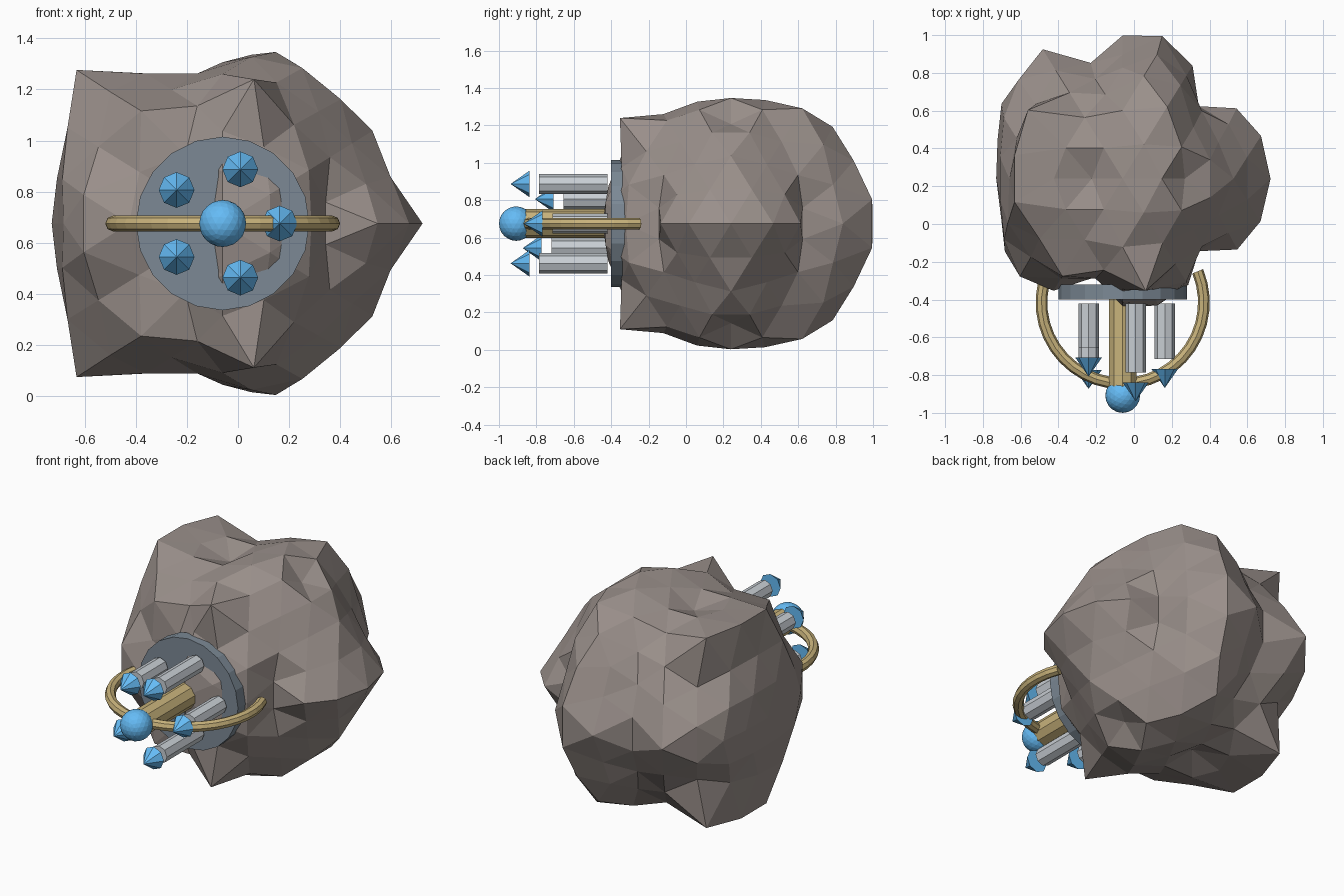
import bpy, bmesh
from math import pi, sin, cos, tau, exp, radians
from mathutils import Vector, Matrix

if "Cube" in bpy.data.objects:
    bpy.data.objects.remove(bpy.data.objects["Cube"])

def material(name, rgb):
    m = bpy.data.materials.new(name)
    m.diffuse_color = (*rgb, 1)
    m.use_nodes = True
    m.node_tree.nodes["Principled BSDF"].inputs["Base Color"].default_value = m.diffuse_color
    return m

STONE = material("stone", (0.32, 0.275, 0.255))
STEEL = material("steel", (0.20, 0.25, 0.30))
BRASS = material("brass", (0.58, 0.45, 0.20))
BLUE = material("blue", (0.13, 0.50, 0.92))
SILVER = material("silver", (0.58, 0.62, 0.66))

CX, CZ = -0.06, 0.675

def finish(name, mat):
    ob = bpy.context.object
    ob.name = name
    ob.data.materials.append(mat)
    return ob

def rod(name, x, z, y0, y1, r0, r1, sides, mat):
    """Cylinder or cone running forward from y0 to y1."""
    bpy.ops.mesh.primitive_cone_add(vertices=sides, radius1=r0, radius2=r1, depth=y0 - y1,
                                    location=(x, (y0 + y1) / 2, z), rotation=(pi / 2, 0, 0))
    return finish(name, mat)

# Rock: icosphere pushed out to a few surface samples, top and bottom mirrored
SAMPLES = [
    (.785, 0, 0), (.74, .21, 0), (.74, -.20, 0), (.60, .38, 0), (.60, -.39, 0),
    (.39, .39, .10), (.37, .60, 0), (.20, .76, .12), (0, .76, 0), (-.18, .61, .11),
    (-.42, .69, 0), (-.64, .40, 0), (-.67, .18, 0), (-.67, 0, 0), (-.65, -.18, 0),
    (-.54, -.52, .12), (-.37, -.59, 0), (-.14, -.52, .09), (.18, -.67, .11),
    (.35, -.56, 0), (.39, -.39, .10), (0, 0, .63), (.19, 0, .675), (.33, 0, .53),
    (.59, 0, .36), (.47, .11, .48), (.47, -.11, .48), (-.15, 0, .53), (-.36, 0, .59),
    (-.585, .135, .59), (-.585, -.135, .59), (-.60, 0, .37),
    (-.50, .37, .59), (.12, .53, .53), (.13, -.58, .58), (.21, -.34, .55),
    (-.32, -.52, .44), (-.32, -.53, .20), (-.11, -.47, .475), (.28, -.45, .385),
    (.18, -.58, .29), (-.48, -.42, .30), (.18, .66, .33), (-.20, .325, .525),
    (-.20, -.325, .525), (.11, .18, .66), (.11, -.18, .65), (-.28, .455, .39),
    (-.46, .39, .285), (-.56, .215, .345),
]
SAMPLES = [(Vector(s).normalized(), Vector(s).length) for s in SAMPLES]

def rock_radius(d):
    d = Vector((d.x, d.y, abs(d.z)))
    total = 0.03
    value = total * (0.69 + 0.08 * cos(tau * (0.7 * d.x - 0.17) / 0.66))
    for s, r in SAMPLES:
        w = exp(-200 * (1 - d.dot(s)))
        total += w
        value += w * r
    return value / total

bpy.ops.mesh.primitive_ico_sphere_add(subdivisions=3, radius=1, location=(CX, 0.24, CZ))
rock = finish("rock", STONE)
turn = Matrix.Rotation(radians(-31.717), 3, 'Y')
for v in rock.data.vertices:
    d = (turn @ v.co).normalized()
    v.co = d * rock_radius(d)

# Mounting plate, central shaft and tip ball
rod("mounting_plate", CX, CZ, -0.32, -0.40, 0.34, 0.34, 20, STEEL)
rod("central_shaft", CX, CZ, -0.36, -0.87, 0.077, 0.077, 10, BRASS)
bpy.ops.mesh.primitive_ico_sphere_add(subdivisions=3, radius=0.092, location=(CX, -0.908, CZ))
finish("tip_ball", BLUE)

# Five tubes with floating pointed tips
for i, end in enumerate((-0.715, -0.785, -0.655, -0.72, -0.785)):
    x, z = CX + 0.223 * cos(tau * i / 5), CZ + 0.223 * sin(tau * i / 5)
    rod(f"tube_{i + 1}", x, z, -0.42, end, 0.054, 0.054, 8, SILVER)
    rod(f"tube_tip_{i + 1}", x, z, end - 0.053, end - 0.153, 0.07, 0, 8, BLUE)

# Guard hoop: open arc swept with an eight-sided section
bm = bmesh.new()
R, r, SIDES, STEPS = 0.43, 0.031, 8, 24
rings = []
for i in range(STEPS + 1):
    a = radians(-202.5 + 225 * i / STEPS)
    rings.append([bm.verts.new((CX + (R + r * cos(t)) * cos(a), -0.415 + (R + r * cos(t)) * sin(a),
                                CZ + r * sin(t))) for t in (tau * k / SIDES for k in range(SIDES))])
for p, q in zip(rings, rings[1:]):
    for k in range(SIDES):
        n = (k + 1) % SIDES
        bm.faces.new((p[k], q[k], q[n], p[n]))
bm.faces.new(rings[0])
bm.faces.new(rings[-1])
bmesh.ops.recalc_face_normals(bm, faces=bm.faces)
mesh = bpy.data.meshes.new("guard_hoop")
bm.to_mesh(mesh)
bm.free()
mesh.materials.append(BRASS)
bpy.context.collection.objects.link(bpy.data.objects.new("guard_hoop", mesh))
